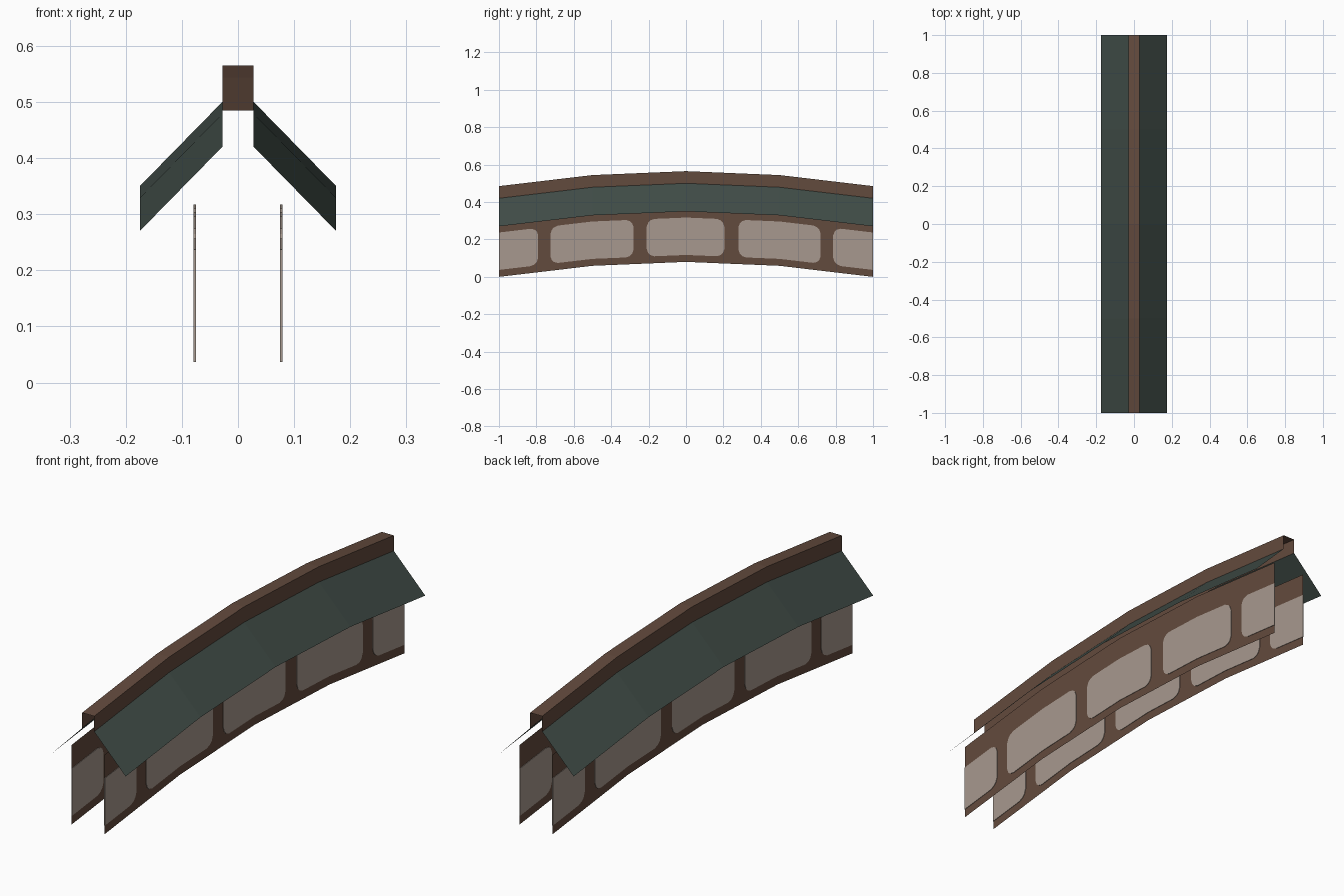
import bpy, bmesh

if "Cube" in bpy.data.objects:
    bpy.data.objects.remove(bpy.data.objects["Cube"])


def material(name, rgb):
    m = bpy.data.materials.new(name)
    m.diffuse_color = (*rgb, 1.0)
    m.use_nodes = True
    m.node_tree.nodes["Principled BSDF"].inputs["Base Color"].default_value = m.diffuse_color
    return m


BROWN = material("brown timber", (0.124, 0.069, 0.047))
GREEN = material("dark green roof", (0.052, 0.074, 0.064))
PLASTER = material("pale plaster", (0.386, 0.318, 0.271))

# Stations of the arch: y position and rise
ARCH = [(-1.0, 0.0), (-0.5, 0.059), (0.0, 0.08), (0.5, 0.059), (1.0, 0.0)]


def rise(y):
    for (y0, r0), (y1, r1) in zip(ARCH, ARCH[1:]):
        if y <= y1:
            return r0 + (r1 - r0) * (y - y0) / (y1 - y0)
    return 0.0


def sheet(name, columns, mats):
    """Join neighbouring columns of points (ordered along +y) with quads."""
    bm = bmesh.new()
    cols = [[bm.verts.new(p) for p in c] for c in columns]
    for a, b in zip(cols, cols[1:]):
        for j in range(len(a) - 1):
            bm.faces.new((a[j], b[j], b[j + 1], a[j + 1]))
    mesh = bpy.data.meshes.new(name)
    bm.to_mesh(mesh)
    bm.free()
    mesh.materials.append(mats)
    ob = bpy.data.objects.new(name, mesh)
    bpy.context.collection.objects.link(ob)
    return ob


def sweep(name, profile, mat):
    """Carry an open x/z profile along the arch."""
    return sheet(name, [[(x, y, z + r) for x, z in profile] for y, r in ARCH], mat)


def panel(name, x, y0, y1, z0=0.037, z1=0.237):
    """Thin plate with rounded corners that follows the arch."""
    corner = [(0.0, 0.04), (0.008, 0.018), (0.02, 0.007), (0.04, 0.0)]
    cols = {y0 + d: i for d, i in corner} | {y1 - d: i for d, i in corner}
    for y, _ in ARCH:
        if y0 + 0.05 < y < y1 - 0.05:
            cols[y] = 0.0
    pts = [[(x, y, z0 + i + rise(y)), (x, y, z1 - i + rise(y))]
           for y, i in sorted(cols.items()) if -1 <= y <= 1]
    ob = sheet(name, pts, PLASTER)
    mod = ob.modifiers.new("thickness", 'SOLIDIFY')
    mod.thickness = 0.004
    mod.offset = 0


# Ridge cap, open underneath and at both ends
sweep("ridge_cap", [(0.028, 0.42), (0.028, 0.485), (-0.028, 0.485), (-0.028, 0.42)], BROWN)

PANELS = [(-1.25, -0.79), (-0.725, -0.28), (-0.21, 0.205), (0.28, 0.72), (0.787, 1.25)]
for side, label in ((1, "right"), (-1, "left")):
    # Sloping roof and upright wall on each side
    roof = [(side * 0.175, 0.27), (side * 0.028, 0.42)]
    wall = [(side * 0.077, 0.0), (side * 0.077, 0.336)]
    sweep(f"roof_slope_{label}", roof[::side], GREEN)
    sweep(f"wall_{label}", wall[::side], BROWN)
    # Plaster infill panels
    for n, (y0, y1) in enumerate(PANELS, 1):
        panel(f"wall_panel_{label}_{n}", side * 0.077, y0, y1)
